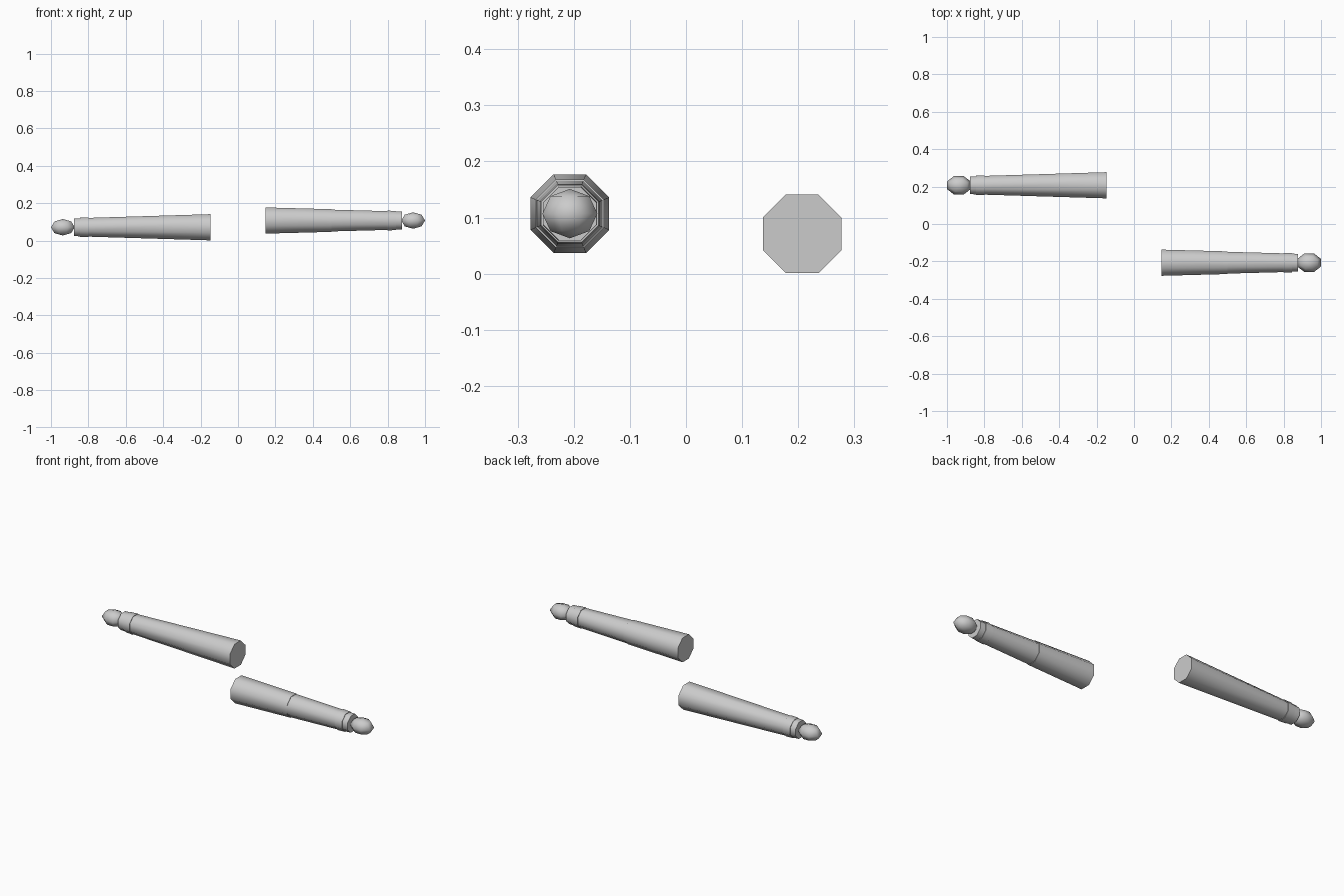
import bpy, bmesh, math
from mathutils import Vector

if "Cube" in bpy.data.objects:
    bpy.data.objects.remove(bpy.data.objects["Cube"])

grey = bpy.data.materials.new("plain grey")
grey.diffuse_color = (0.6, 0.6, 0.6, 1)
grey.use_nodes = True
grey.node_tree.nodes["Principled BSDF"].inputs["Base Color"].default_value = grey.diffuse_color
C = math.cos(math.pi / 8)


def finish(name, bm):
    bmesh.ops.recalc_face_normals(bm, faces=bm.faces)
    me = bpy.data.meshes.new(name)
    bm.to_mesh(me)
    bm.free()
    me.materials.append(grey)
    ob = bpy.data.objects.new(name, me)
    bpy.context.collection.objects.link(ob)
    bpy.ops.object.select_all(action='DESELECT')
    ob.select_set(True)
    bpy.context.view_layer.objects.active = ob
    bpy.ops.object.shade_smooth_by_angle(angle=math.radians(60))


def lathe_x(name, profile, side, y, z):
    """Closed octagonal tube along x; profile holds (distance, half width)."""
    bm = bmesh.new()
    rings = []
    for d, h in profile:
        ring = []
        for i in range(8):
            a = (i + 0.5) * math.pi / 4
            ring.append(bm.verts.new((side * d, y + h / C * math.cos(a), z + h / C * math.sin(a))))
        rings.append(ring)
    for a, b in zip(rings, rings[1:]):
        for i in range(8):
            j = (i + 1) % 8
            bm.faces.new((a[i], a[j], b[j], b[i]))
    bm.faces.new(rings[0])
    bm.faces.new(rings[-1])
    finish(name, bm)


def bulb(name, x, y, z):
    """Low-poly ellipsoid with upright poles and a flat end."""
    bm = bmesh.new()
    bmesh.ops.create_uvsphere(bm, u_segments=8, v_segments=4, radius=1)
    for v in bm.verts:
        a = math.pi / 8
        px = v.co.x * math.cos(a) - v.co.y * math.sin(a)
        py = v.co.x * math.sin(a) + v.co.y * math.cos(a)
        v.co = Vector((x + px * 0.0635 / C, y + py * 0.049 / C, z + v.co.z * 0.044))
    finish(name, bm)


for label, side, y, z in (("right", 1, -0.207, 0.107), ("left", -1, 0.207, 0.071)):
    # tapered sleeve, with a step halfway on one side
    if side > 0:
        lathe_x(label + "_upper_sleeve", [(0.147, 0.07), (0.5, 0.0605)], side, y, z)
        lathe_x(label + "_lower_sleeve", [(0.49, 0.0585), (0.82, 0.0495)], side, y, z)
    else:
        lathe_x(label + "_sleeve", [(0.147, 0.07), (0.82, 0.0495)], side, y, z)
    # cuff and its narrower lip
    lathe_x(label + "_cuff", [(0.80, 0.053), (0.845, 0.051)], side, y, z)
    lathe_x(label + "_cuff_lip", [(0.835, 0.0485), (0.878, 0.0475)], side, y, z)
    # rounded end
    bulb(label + "_hand", side * 0.9365, y, z)
